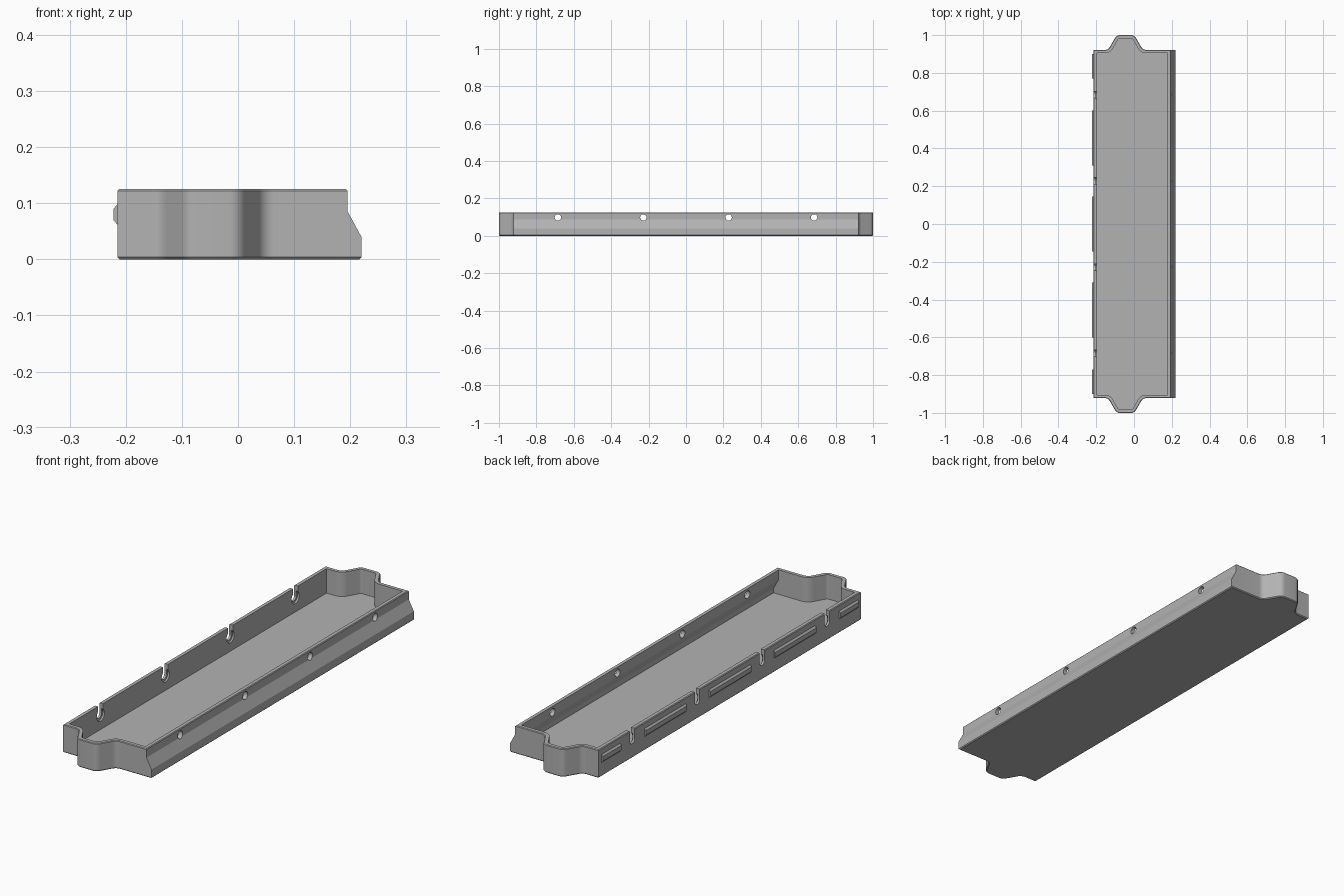
import bpy, bmesh, math
from mathutils import Vector, Matrix

if "Cube" in bpy.data.objects:
    bpy.data.objects.remove(bpy.data.objects["Cube"])

grey = bpy.data.materials.new("mid grey")
grey.use_nodes = True
COLOUR = (0.45, 0.45, 0.45, 1)
grey.diffuse_color = COLOUR
grey.node_tree.nodes["Principled BSDF"].inputs["Base Color"].default_value = COLOUR

LEFT, END, HEIGHT, WALL, FLOOR = -0.215, 0.922, 0.125, 0.018, 0.016
HOLES = (-0.685, -0.228, 0.228, 0.685)
RADIUS = 0.03


def make_object(name, bm):
    bmesh.ops.recalc_face_normals(bm, faces=bm.faces[:])
    mesh = bpy.data.meshes.new(name)
    bm.to_mesh(mesh)
    bm.free()
    mesh.materials.append(grey)
    obj = bpy.data.objects.new(name, mesh)
    bpy.context.collection.objects.link(obj)
    return obj


def outline(inset, right):
    """Tray plan, moved inward by inset, with rounded corners on the end bulges."""
    half = [(LEFT, -END), (-0.137, -END), (-0.092, -1), (0.002, -1), (0.047, -END), (right, -END)]
    pts = [Vector(p) for p in half] + [Vector((x, -y)) for x, y in reversed(half)]
    n = len(pts)
    result = []
    moved = []
    for i, p in enumerate(pts):
        a = (p - pts[i - 1]).normalized()
        b = (pts[(i + 1) % n] - p).normalized()
        na, nb = Vector((-a.y, a.x)), Vector((-b.y, b.x))
        moved.append(p + (na + nb) * inset / (1 + na.dot(nb)))
    for i, p in enumerate(moved):
        if i % 6 in (0, 5):
            result.append(p)
            continue
        a = (p - moved[i - 1]).normalized()
        b = (moved[(i + 1) % n] - p).normalized()
        turn = a.x * b.y - a.y * b.x
        side = 1 if turn > 0 else -1
        r = RADIUS - side * inset
        angle = math.acos(a.dot(b))
        start = p - a * r * math.tan(angle / 2)
        normal = Vector((-a.y, a.x)) * side
        for k in range(7):
            t = angle * k / 6
            result.append(start + a * r * math.sin(t) + normal * r * (1 - math.cos(t)))
    return result


# Tray: closed shell lofted up the outside and down the inside
levels = [
    (0, 0.004, 0.22), (0.004, 0, 0.22), (0.04, 0, 0.22), (0.086, 0, 0.195),
    (HEIGHT - 0.003, 0, 0.195), (HEIGHT, 0.003, 0.195),
    (HEIGHT, WALL, 0.195), (0.081, WALL, 0.195),
    (0.036, WALL, 0.22), (FLOOR, WALL, 0.22),
]
bm = bmesh.new()
rings = [[bm.verts.new((p.x, p.y, z)) for p in outline(inset, right)] for z, inset, right in levels]
for low, high in zip(rings, rings[1:]):
    for i in range(len(low)):
        j = (i + 1) % len(low)
        bm.faces.new((low[i], low[j], high[j], high[i]))
bm.faces.new(rings[0])
bm.faces.new(rings[-1])
tray = make_object("tray", bm)


def cylinder(bm, x, y, z, radius, length):
    matrix = Matrix.Translation((x, y, z)) @ Matrix.Rotation(math.pi / 2, 4, 'Y')
    bmesh.ops.create_cone(bm, cap_ends=True, segments=24, radius1=radius, radius2=radius,
                          depth=length, matrix=matrix)


def prism(bm, section, y0, y1):
    a = [bm.verts.new((x, y0, z)) for x, z in section]
    b = [bm.verts.new((x, y1, z)) for x, z in section]
    bm.faces.new(a)
    bm.faces.new(b)
    for i in range(len(a)):
        j = (i + 1) % len(a)
        bm.faces.new((a[i], a[j], b[j], b[i]))


def cut(name, bm):
    cutter = make_object(name, bm)
    cutter.hide_render = True
    mod = tray.modifiers.new(name, 'BOOLEAN')
    mod.operation = 'DIFFERENCE'
    mod.solver = 'EXACT'
    mod.object = cutter
    bpy.context.view_layer.objects.active = tray
    bpy.ops.object.modifier_apply(modifier=name)
    bpy.data.objects.remove(cutter)


# Round holes through the left wall
bm = bmesh.new()
for y in HOLES:
    cylinder(bm, 0.19, y, 0.098, 0.017, 0.1)
cut("hole_cutter", bm)

# Open-topped slots with rounded bottoms in the right wall
bm = bmesh.new()
for y in HOLES:
    arc = [(y + 0.017 * math.cos(t), 0.08 + 0.017 * math.sin(t))
           for t in (math.pi * (1 + k / 12) for k in range(13))]
    profile = arc + [(y + 0.017, 0.2), (y - 0.017, 0.2)]
    near = [bm.verts.new((-0.25, u, v)) for u, v in profile]
    far = [bm.verts.new((-0.17, u, v)) for u, v in profile]
    bm.faces.new(near)
    bm.faces.new(far)
    for i in range(len(near)):
        j = (i + 1) % len(near)
        bm.faces.new((near[i], near[j], far[j], far[i]))
cut("slot_cutter", bm)

# Shallow round seats around the slots on the inner face
bm = bmesh.new()
for y in HOLES:
    cylinder(bm, -0.187, y, 0.08, 0.027, 0.036)
cut("seat_cutter", bm)

# Raised ribs between the slots on the outer right face
bm = bmesh.new()
section = [(LEFT + 0.002, 0.062), (LEFT, 0.062), (-0.222, 0.07), (-0.222, 0.09),
           (LEFT, 0.098), (LEFT + 0.002, 0.098)]
for y0, y1 in ((-0.9, -0.77), (-0.6, -0.31), (-0.145, 0.145), (0.31, 0.6), (0.77, 0.9)):
    prism(bm, section, y0, y1)
ribs = make_object("side_ribs", bm)

# Smooth curved parts, keep edges sharp
for obj in (tray, ribs):
    bpy.ops.object.select_all(action='DESELECT')
    obj.select_set(True)
    bpy.context.view_layer.objects.active = obj
    bpy.ops.object.shade_smooth_by_angle(angle=math.radians(25))
